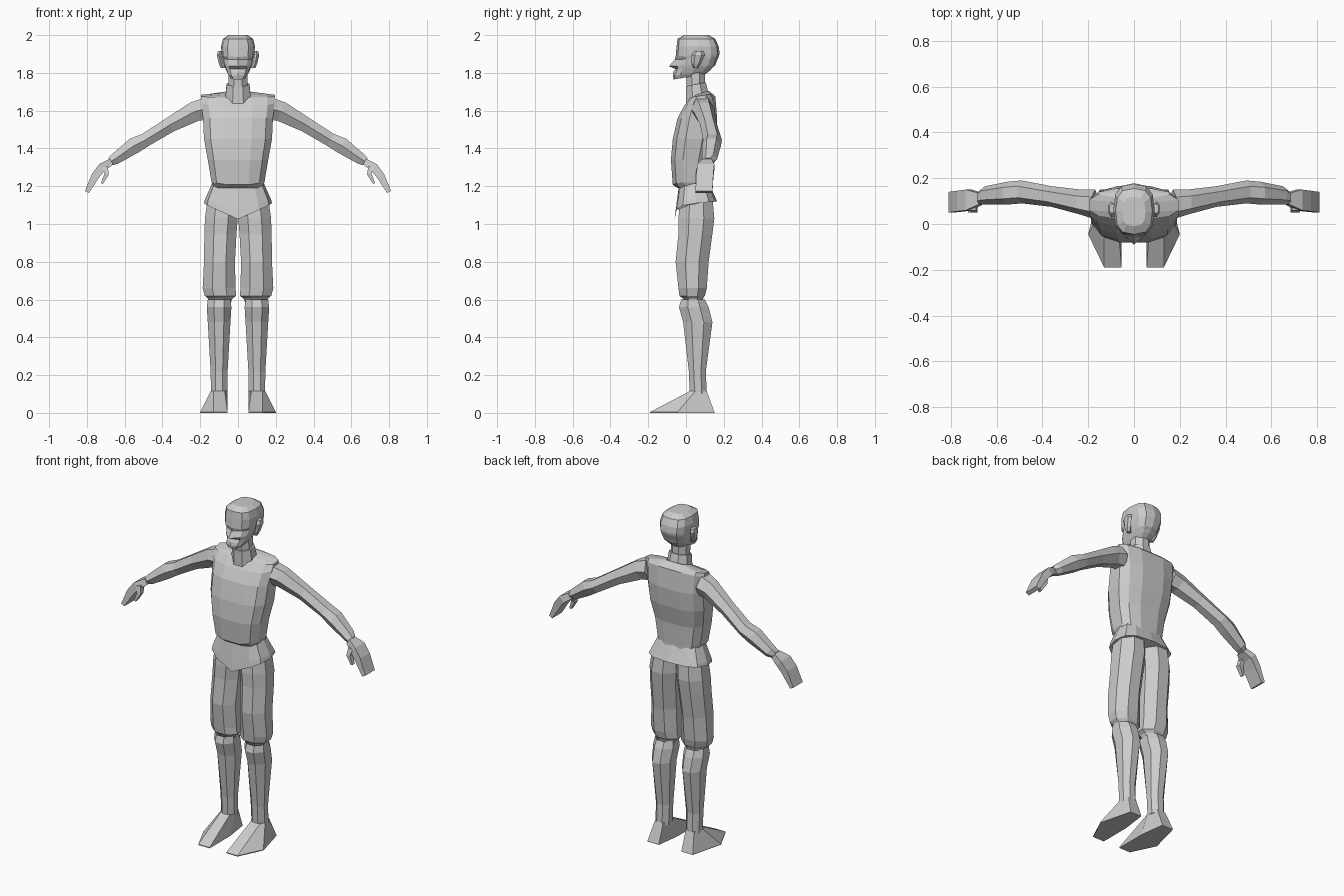
import bpy
import bmesh
from math import sin, cos, pi, copysign
from mathutils import Vector

cube = bpy.data.objects.get("Cube")
if cube:
    bpy.data.objects.remove(cube, do_unlink=True)

tone = (.6, .6, .6, 1)
grey = bpy.data.materials.new("plain grey")
grey.use_nodes = True
grey.diffuse_color = tone
grey.node_tree.nodes["Principled BSDF"].inputs["Base Color"].default_value = tone


def loft(name, rings):
    """Skin a stack of equal-length point rings and close both ends."""
    bm = bmesh.new()
    loops = [[bm.verts.new(point) for point in ring] for ring in rings]
    for low, high in zip(loops, loops[1:]):
        for i in range(len(low)):
            bm.faces.new((low[i - 1], low[i], high[i], high[i - 1]))
    bm.faces.new(loops[0][::-1])
    bm.faces.new(loops[-1])
    bmesh.ops.recalc_face_normals(bm, faces=bm.faces)
    mesh = bpy.data.meshes.new(name)
    bm.to_mesh(mesh)
    bm.free()
    mesh.materials.append(grey)
    bpy.context.collection.objects.link(bpy.data.objects.new(name, mesh))


def both_sides(name, rings):
    """Build a part on the left (+x) and its mirror image on the right."""
    loft("left_" + name, rings)
    loft("right_" + name, [[(-x, y, z) for x, y, z in ring] for ring in rings])


def section(sides, turn=.5, bulge=1):
    """Regular outline filling a unit box; a bulge below one makes it squarer."""
    angles = [(i + turn) * 2 * pi / sides for i in range(sides)]
    points = [[copysign(abs(c) ** bulge, c) for c in (sin(a), -cos(a))] for a in angles]
    wide, deep = (max(axis) for axis in zip(*points))
    return [(u / wide, v / deep) for u, v in points]


def ring(outline, z, x, radius, front, back, tilt=0, dip=0, nose=0):
    """Level ring; tilt lifts the back, dip lowers and nose pulls out the front middle."""
    points = []
    for u, v in outline:
        middle = max(0, -v) * (1 - abs(u))
        y = (front + back) / 2 + v * (back - front) / 2 - nose * middle ** 3
        points.append((x + u * radius, y, z + tilt * v - dip * middle))
    return points


def stack(outline, rows):
    return [ring(outline, *row) for row in rows]


def centred(outline, rows):
    return [ring(outline, z, 0, *rest) for z, *rest in rows]


def limb(outline, rows):
    """Rows give x, z, thickness, y and half depth; sections sit square to the path."""
    path = [Vector((x, 0, z)) for x, z, *_ in rows]
    rings = []
    for i, (x, z, thick, y, depth) in enumerate(rows):
        along = (path[min(i + 1, len(path) - 1)] - path[max(i - 1, 0)]).normalized()
        rings.append([(x - u * thick * along.z, y + v * depth, z + u * thick * along.x)
                      for u, v in outline])
    return rings


square, hexagon, octagon = section(4), section(6, turn=0), section(8)
barrel = section(12, bulge=.7)
pointed = section(12, turn=0, bulge=.7)

# Sleeveless jerkin, from waist to collar opening
loft("jerkin", centred(barrel, [
    (1.19, .125, -.045, .125),
    (1.22, .14, -.07, .125, 0, .02),
    (1.34, .16, -.08, .13),
    (1.45, .18, -.07, .155),
    (1.56, .185, -.045, .165),
    (1.65, .195, -.01, .155, .025),
    (1.68, .195, .025, .14, .01),
    (1.69, .07, .025, .12, .015, .04),
]))

# Flared hem with a pointed front
loft("jerkin_hem", centred(pointed, [
    (1.22, .135, -.035, .12),
    (1.13, .175, -.055, .16, 0, .06),
    (1.11, .18, -.06, .165, .01, .075),
]))

# Neck and open collar
loft("neck", centred(octagon, [(1.64, .05, .01, .1), (1.8, .05, 0, .1)]))
loft("collar", centred(octagon, [
    (1.65, .07, 0, .125, .02),
    (1.74, .06, 0, .105, .01),
    (1.74, .045, .015, .09, .01),
]))

# Head: chin, mouth, nose, eyes, brow and crown
loft("head", centred(pointed, [
    (1.78, .042, -.065, .105, .015),
    (1.8, .056, -.07, .13, .015),
    (1.815, .063, -.06, .14, .012, 0, .01),
    (1.83, .07, -.055, .155, .01),
    (1.845, .075, -.055, .16, .01, 0, .035),
    (1.88, .083, -.04, .175, .01, 0, .02),
    (1.895, .086, -.055, .178, .01),
    (1.94, .09, -.05, .173),
    (1.98, .08, -.045, .155),
    (2, .05, -.01, .12),
]))

# Ears: flat plates leaning outwards
both_sides("ear", stack(hexagon, [
    (1.825, .08, .012, .04, .06),
    (1.85, .09, .012, .03, .08),
    (1.895, .1, .012, .03, .1),
    (1.915, .095, .012, .045, .09),
]))

# Breeches gathered below the knee
both_sides("breeches_leg", stack(octagon, [
    (.58, .095, .055, 0, .085),
    (.605, .095, .065, -.015, .09),
    (.62, .093, .083, -.035, .1),
    (.66, .1, .087, -.04, .11),
    (.8, .098, .082, -.055, .12),
    (.95, .093, .085, -.04, .14),
    (1.03, .088, .087, -.04, .15),
    (1.14, .08, .08, -.03, .14),
]))

# Boots: shaft and wedge-shaped foot
both_sides("boot_shaft", stack(octagon, [
    (.1, .1, .043, .02, .11),
    (.22, .1, .045, .015, .105),
    (.48, .1, .06, -.015, .14),
    (.56, .1, .065, -.037, .12),
    (.6, .1, .06, -.025, .1),
    (.58, .1, .04, 0, .08),
]))
sole = [(.055, -.19), (.13, -.19), (.2, -.045), (.15, .15), (.075, .15), (.055, 0)]
ankle = [(.07, .02), (.13, .02), (.145, .05), (.13, .11), (.075, .11), (.055, .05)]
both_sides("foot", [[(x, y, z) for x, y in plan]
                    for plan, z in ((sole, 0), (sole, .005), (ankle, .115))])

# Arms, mitten hands and thumbs
both_sides("arm", limb(hexagon, [
    (.17, 1.61, .058, .085, .065),
    (.23, 1.595, .053, .095, .055),
    (.36, 1.525, .04, .12, .045),
    (.49, 1.445, .036, .14, .05),
    (.55, 1.415, .043, .135, .05),
    (.65, 1.345, .03, .125, .04),
    (.675, 1.33, .022, .115, .03),
]))
both_sides("hand", limb(square, [
    (.67, 1.33, .018, .11, .025),
    (.72, 1.3, .022, .105, .045),
    (.755, 1.255, .021, .1, .045),
    (.8, 1.17, .012, .095, .045),
]))
both_sides("thumb", limb(square, [
    (.705, 1.305, .015, .08, .02),
    (.695, 1.265, .012, .065, .015),
    (.72, 1.215, .006, .06, .01),
]))
